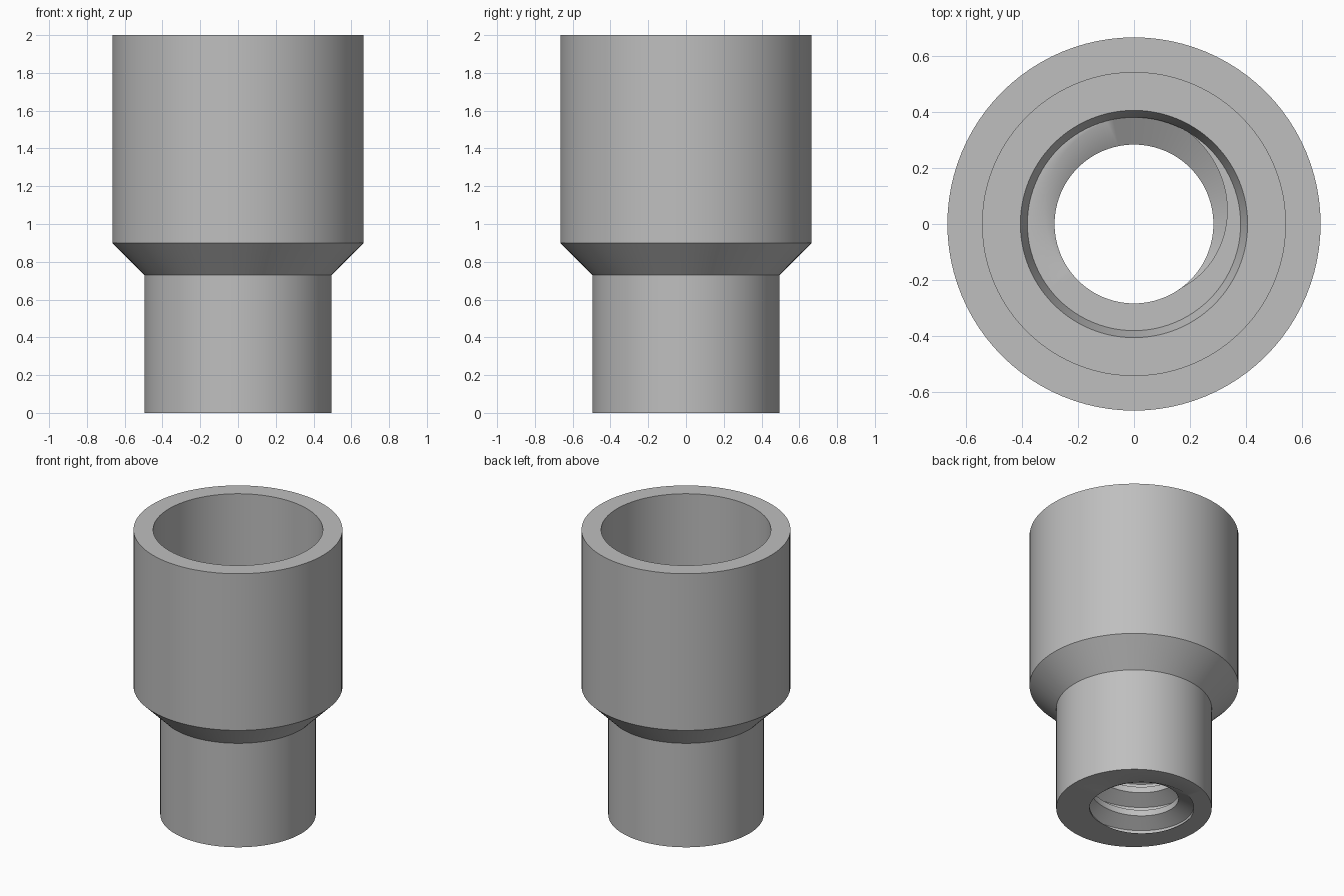
import bpy, bmesh
from math import cos, sin, pi

cube = bpy.data.objects.get("Cube")
if cube:
    bpy.data.objects.remove(cube, do_unlink=True)

SEGMENTS = 96
PITCH = 0.17
CREST, ROOT = 0.283, 0.38        # inner and outer radius of the thread
THREAD_TOP = 0.825
KNOTS = (-0.4375, -0.125, 0.125, 0.4375)   # corners of one tooth, in pitches

# Body outline (radius, height), from the socket floor out to the foot
BODY = [(ROOT, THREAD_TOP), (0.405, 0.9), (0.54, 0.9), (0.54, 2.0),
        (0.665, 2.0), (0.665, 0.9), (0.495, 0.73), (0.495, 0.0)]


def thread_radius(z, turn):
    """Radius of the right-handed internal thread."""
    u = abs((z / PITCH - turn + 0.5) % 1 - 0.5)
    t = min(max((u - KNOTS[2]) / (KNOTS[3] - KNOTS[2]), 0), 1)
    return CREST + (ROOT - CREST) * t


def section(angle):
    """Closed cross-section of the fitting at one angle."""
    turn = (angle + pi / 4) / (2 * pi)
    points = []
    for n in range(-2, 6):
        for k in KNOTS:
            z = min(max(PITCH * (turn + n + k), 0), THREAD_TOP)
            points.append((thread_radius(z, turn), z))
    return points + BODY


# Sweep the section around the axis and weld the seam
bm = bmesh.new()
columns = []
for i in range(SEGMENTS + 1):
    a = 2 * pi * i / SEGMENTS
    columns.append([bm.verts.new((r * cos(a), r * sin(a), z)) for r, z in section(a)])
for left, right in zip(columns, columns[1:]):
    count = len(left)
    for j in range(count):
        k = (j + 1) % count
        bm.faces.new((left[j], right[j], right[k], left[k]))
bmesh.ops.remove_doubles(bm, verts=bm.verts[:], dist=0.0001)
bmesh.ops.dissolve_degenerate(bm, edges=bm.edges[:], dist=0.0001)
bmesh.ops.recalc_face_normals(bm, faces=bm.faces[:])

mesh = bpy.data.meshes.new("threaded_reducer")
bm.to_mesh(mesh)
bm.free()
reducer = bpy.data.objects.new("threaded_reducer", mesh)
bpy.context.collection.objects.link(reducer)

# Plain grey finish
grey = bpy.data.materials.new("plain_grey")
grey.use_nodes = True
colour = (0.52, 0.52, 0.52, 1)
grey.diffuse_color = colour
grey.node_tree.nodes["Principled BSDF"].inputs["Base Color"].default_value = colour
mesh.materials.append(grey)

bpy.ops.object.select_all(action='DESELECT')
reducer.select_set(True)
bpy.context.view_layer.objects.active = reducer
bpy.ops.object.shade_smooth_by_angle(angle=pi / 6)
